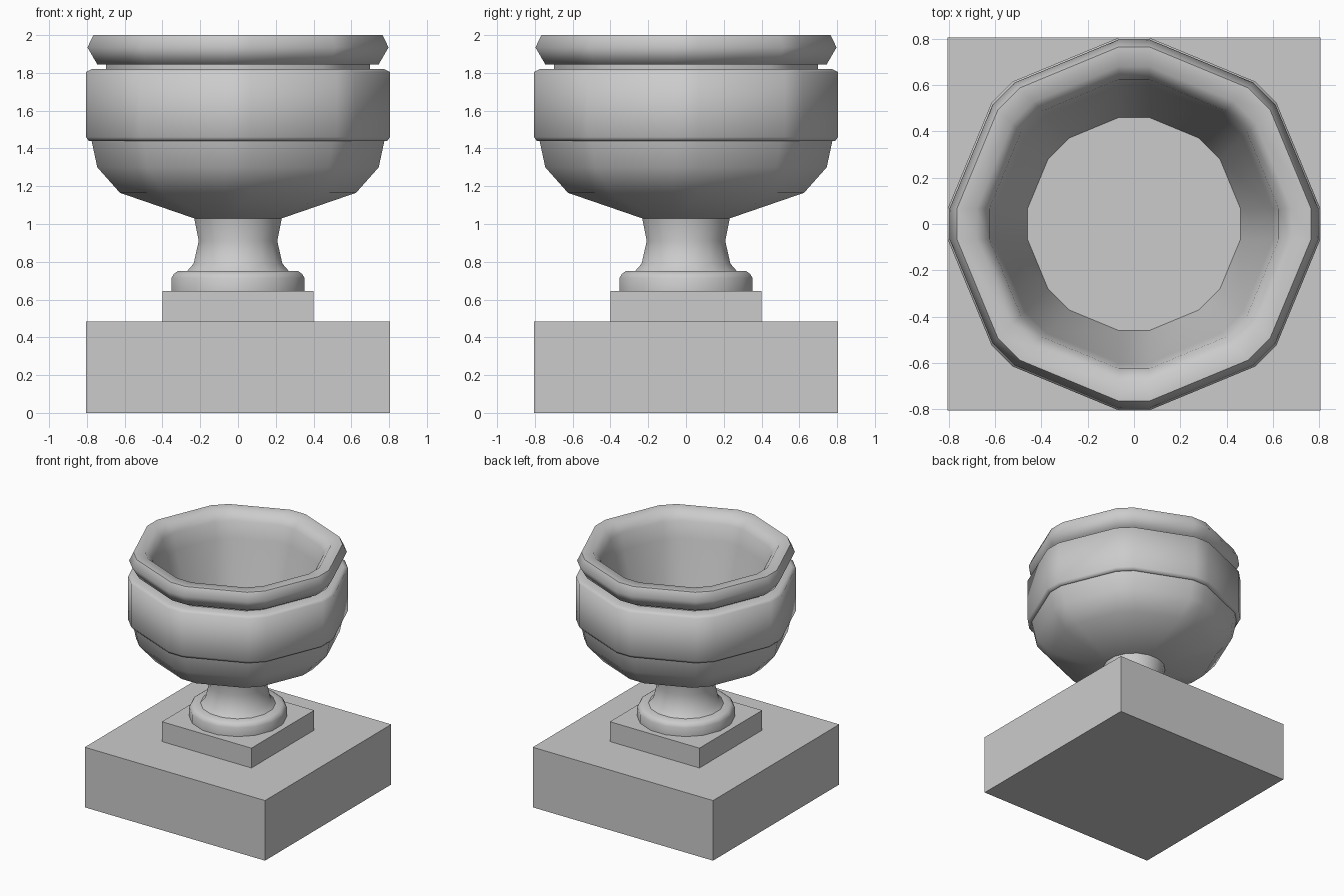
import bpy, bmesh, math

if "Cube" in bpy.data.objects:
    bpy.data.objects.remove(bpy.data.objects["Cube"])

BEVEL = 0.066  # half width of each chamfered corner


def ring(bm, r, z):
    # Octagon of radius r with its eight corners cut to a near-constant width
    h = min(BEVEL, r * 0.199)
    out = []
    for i in range(8):
        a = i * math.pi / 4
        for s in (-h, h):
            out.append(bm.verts.new((r * math.cos(a) - s * math.sin(a),
                                     r * math.sin(a) + s * math.cos(a), z)))
    return out


def turned(name, profile, angle=38):
    bm = bmesh.new()
    rings = [ring(bm, r, z) for r, z in profile]
    for a, b in zip(rings, rings[1:]):
        for i in range(16):
            j = (i + 1) % 16
            bm.faces.new((a[i], a[j], b[j], b[i]))
    bm.faces.new(rings[0][::-1])
    bm.faces.new(rings[-1])
    bmesh.ops.recalc_face_normals(bm, faces=bm.faces)
    me = bpy.data.meshes.new(name)
    bm.to_mesh(me)
    bm.free()
    ob = bpy.data.objects.new(name, me)
    bpy.context.collection.objects.link(ob)
    bpy.ops.object.select_all(action='DESELECT')
    ob.select_set(True)
    bpy.context.view_layer.objects.active = ob
    bpy.ops.object.shade_smooth_by_angle(angle=math.radians(angle))
    return ob


def block(name, half, z0, z1):
    bpy.ops.mesh.primitive_cube_add(size=1, location=(0, 0, (z0 + z1) / 2))
    ob = bpy.context.object
    ob.name = name
    ob.scale = (2 * half, 2 * half, z1 - z0)


# Square plinth and step
block("plinth", 0.805, 0, 0.485)
block("plinth_step", 0.40, 0.485, 0.645)

# Rounded foot ring
turned("foot_ring", [(0.352, 0.645), (0.352, 0.715), (0.34, 0.735), (0.32, 0.75), (0.25, 0.75)], 50)

# Waisted stem
turned("stem", [(0.27, 0.75), (0.235, 0.79), (0.208, 0.91), (0.232, 1.03)])

# Hollow bowl: underside, wide band, groove, rolled rim, inner wall and floor
turned("bowl", [
    (0.232, 1.03), (0.625, 1.165), (0.745, 1.30), (0.775, 1.44),
    (0.79, 1.44), (0.805, 1.46), (0.805, 1.805), (0.775, 1.82),
    (0.70, 1.82), (0.70, 1.845), (0.745, 1.845), (0.797, 1.935), (0.765, 2.0),
    (0.68, 2.0), (0.625, 1.93), (0.60, 1.80), (0.46, 1.22)], 62)
